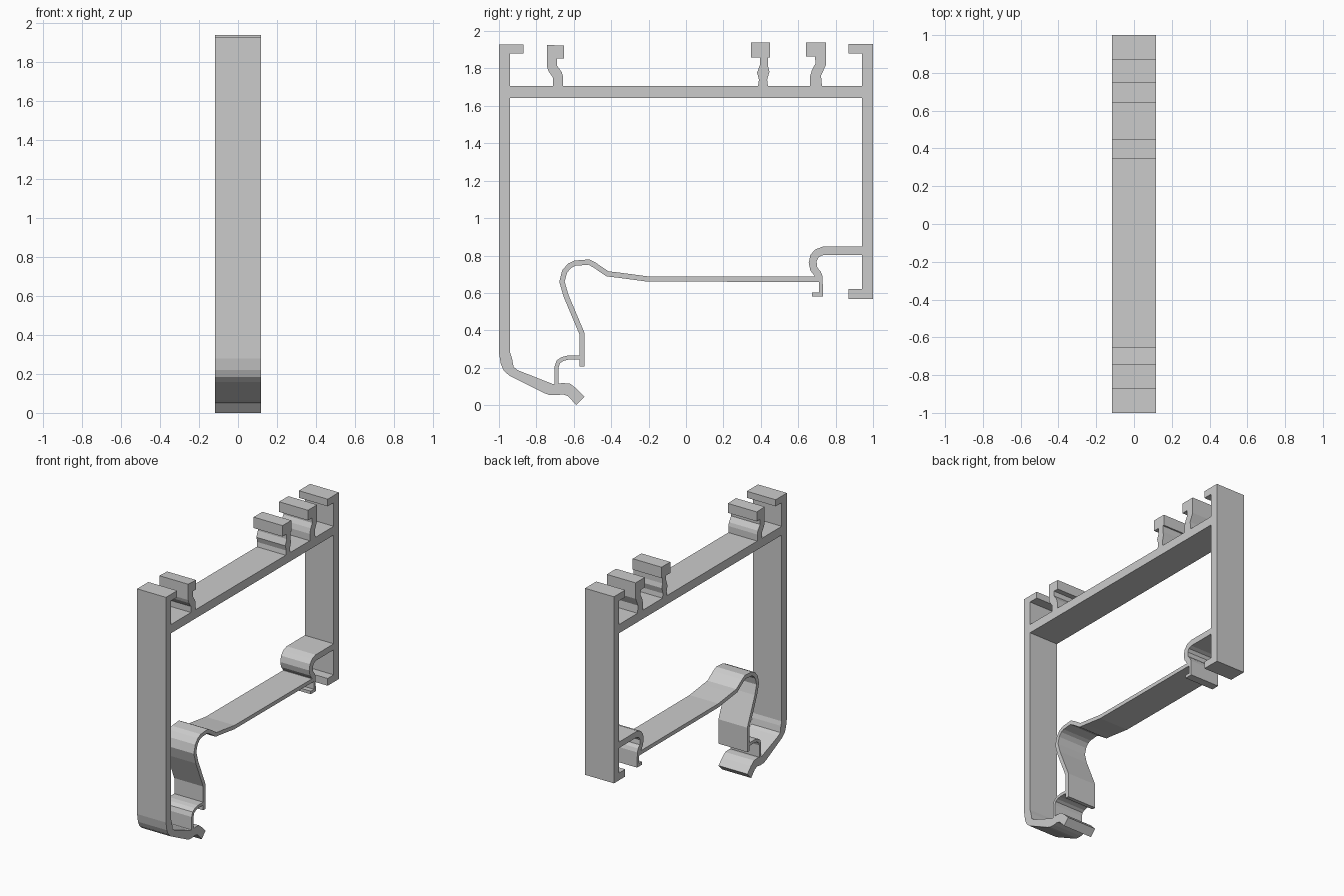
import bpy, bmesh
from mathutils import Vector

HALF = 0.117  # half depth of the extrusion along x


def extrude(name, pts):
    """Closed (y, z) outline extruded symmetrically along x."""
    bm = bmesh.new()
    face = bm.faces.new([bm.verts.new((-HALF, y, z)) for y, z in pts])
    res = bmesh.ops.extrude_face_region(bm, geom=[face])
    verts = [g for g in res["geom"] if isinstance(g, bmesh.types.BMVert)]
    bmesh.ops.translate(bm, verts=verts, vec=(2 * HALF, 0, 0))
    bmesh.ops.recalc_face_normals(bm, faces=bm.faces)
    caps = [f for f in bm.faces if len(f.verts) > 4]
    bmesh.ops.triangulate(bm, faces=caps)
    me = bpy.data.meshes.new(name)
    bm.to_mesh(me)
    bm.free()
    ob = bpy.data.objects.new(name, me)
    bpy.context.collection.objects.link(ob)
    return ob


def strip(name, path, thick):
    """Sheet of even thickness following a (y, z) centre line."""
    p = [Vector(q) for q in path]
    left, right = [], []
    for i, q in enumerate(p):
        a = (q - p[i - 1]).normalized() if i else (p[1] - q).normalized()
        b = (p[i + 1] - q).normalized() if i < len(p) - 1 else a
        na, nb = Vector((-a.y, a.x)), Vector((-b.y, b.x))
        m = (na + nb).normalized()
        off = m * (thick / 2 / m.dot(na))
        left.append(q + off)
        right.append(q - off)
    return extrude(name, left + right[::-1])


# Left wall with top hook and curved bottom lip
extrude("left_wall", [
    (-0.94, 0.28), (-0.94, 1.88), (-0.87, 1.88), (-0.87, 1.928), (-1, 1.928),
    (-1, 0.28), (-0.99, 0.22), (-0.975, 0.185), (-0.945, 0.158),
    (-0.76, 0.065), (-0.73, 0.054), (-0.69, 0.053), (-0.66, 0.058),
    (-0.63, 0.048), (-0.587, 0), (-0.543, 0.045), (-0.585, 0.088),
    (-0.62, 0.115), (-0.66, 0.118), (-0.71, 0.112),
    (-0.9, 0.187), (-0.922, 0.205), (-0.93, 0.25)])

# Right wall with inward hooks at both ends
extrude("right_wall", [
    (1, 0.567), (1, 1.932), (0.87, 1.932), (0.87, 1.88), (0.94, 1.88),
    (0.94, 0.62), (0.87, 0.62), (0.87, 0.567)])

# Crossbar
extrude("crossbar", [(-0.94, 1.643), (0.94, 1.643), (0.94, 1.707), (-0.94, 1.707)])

# Hooked clips on the crossbar
extrude("clip_left", [
    (-0.743, 1.926), (-0.652, 1.922), (-0.652, 1.853), (-0.69, 1.853),
    (-0.69, 1.816), (-0.664, 1.78), (-0.657, 1.755), (-0.657, 1.707),
    (-0.711, 1.707), (-0.711, 1.751), (-0.735, 1.785), (-0.743, 1.81)])
extrude("clip_middle", [
    (0.348, 1.938), (0.449, 1.938), (0.449, 1.858), (0.438, 1.858),
    (0.438, 1.815), (0.446, 1.783), (0.434, 1.74), (0.438, 1.707),
    (0.385, 1.707), (0.39, 1.74), (0.38, 1.778), (0.396, 1.821),
    (0.396, 1.858), (0.348, 1.858)])
extrude("clip_right", [
    (0.642, 1.938), (0.749, 1.938), (0.749, 1.821), (0.735, 1.79),
    (0.722, 1.762), (0.727, 1.707), (0.663, 1.707), (0.663, 1.757),
    (0.674, 1.794), (0.692, 1.826), (0.69, 1.864), (0.642, 1.864)])

# Curled bracket on the right wall
extrude("bracket", [
    (0.94, 0.847), (0.73, 0.847), (0.69, 0.832), (0.665, 0.803),
    (0.656, 0.76), (0.665, 0.72), (0.688, 0.69), (0.688, 0.658), (0.711, 0.658),
    (0.711, 0.602), (0.674, 0.602), (0.674, 0.58), (0.733, 0.58),
    (0.73, 0.69), (0.72, 0.715), (0.702, 0.735), (0.698, 0.77),
    (0.71, 0.792), (0.735, 0.803), (0.94, 0.803)])

# Thin cover with rolled end and small catch below it
strip("cover", [
    (-0.556, 0.206), (-0.556, 0.382), (-0.642, 0.586), (-0.663, 0.66),
    (-0.649, 0.714), (-0.623, 0.745), (-0.594, 0.759), (-0.519, 0.765),
    (-0.489, 0.749), (-0.42, 0.702), (-0.36, 0.695), (-0.209, 0.675),
    (0.05, 0.674), (0.69, 0.673)], 0.028)
strip("catch", [
    (-0.692, 0.105), (-0.692, 0.205), (-0.682, 0.232), (-0.66, 0.247),
    (-0.632, 0.254), (-0.568, 0.254)], 0.022)
